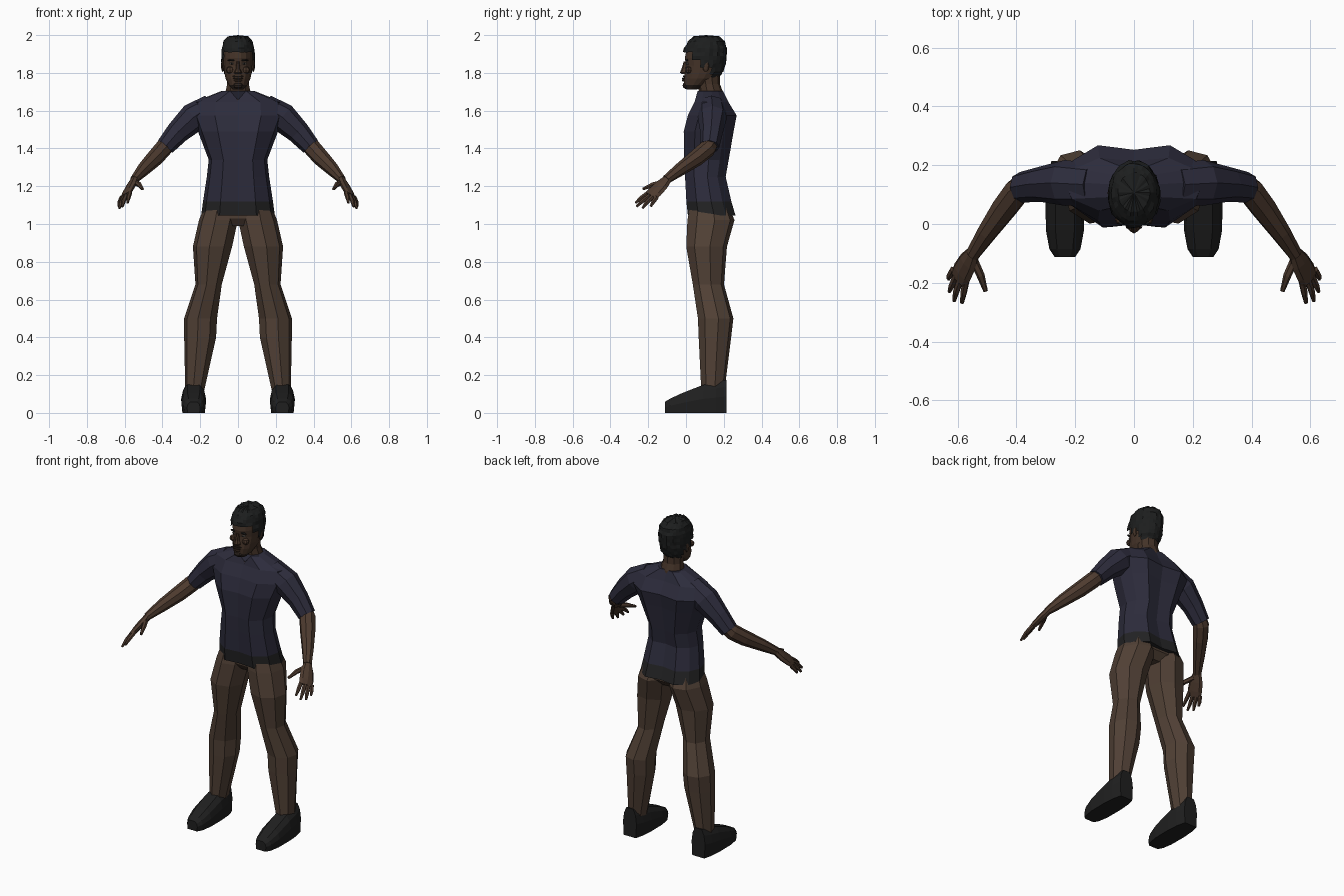
import bpy, bmesh, math, random
from mathutils import Vector

random.seed(4)


def material(name, rgb):
    m = bpy.data.materials.new(name)
    m.diffuse_color = (*rgb, 1)
    return m


SHIRT = material("navy cloth", (0.026, 0.025, 0.045))
BAND = material("dark hem", (0.017, 0.017, 0.018))
PANTS = material("brown trousers", (0.082, 0.052, 0.036))
SKIN = material("arm skin", (0.075, 0.043, 0.028))
FACE = material("face skin", (0.058, 0.033, 0.021))
BEARD = material("stubble", (0.026, 0.017, 0.013))
HAIR = material("black hair", (0.012, 0.013, 0.013))
SHOE = material("black leather", (0.014, 0.014, 0.014))
EYE = material("eye white", (0.16, 0.14, 0.12))


def skin(name, rings, mats, mirror=False, rule=None):
    """Join equal rings of points into a closed, flat-faced body."""
    n = len(rings[0])
    verts = [p for ring in rings for p in ring]
    faces = [(r * n + i, r * n + (i + 1) % n, (r + 1) * n + (i + 1) % n, (r + 1) * n + i)
             for r in range(len(rings) - 1) for i in range(n)]
    faces += [tuple(range(n)), tuple(range(len(verts) - n, len(verts)))]
    me = bpy.data.meshes.new(name)
    me.from_pydata(verts, [], faces)
    bm = bmesh.new()
    bm.from_mesh(me)
    bmesh.ops.recalc_face_normals(bm, faces=bm.faces)
    bm.to_mesh(me)
    bm.free()
    ob = bpy.data.objects.new(name, me)
    bpy.context.collection.objects.link(ob)
    for m in mats:
        me.materials.append(m)
    if rule:
        for f in me.polygons:
            f.material_index = rule(f.center)
    if mirror:
        mod = ob.modifiers.new("Mirror", 'MIRROR')
        mod.use_mirror_merge = False
    return ob


def circle(n, turn=0.0):
    return [(math.cos(math.tau * (i + turn) / n), math.sin(math.tau * (i + turn) / n)) for i in range(n)]


def level(rows, prof):
    """Horizontal rings from rows of z, x0, x1, y0, y1."""
    return [[Vector(((a + b) / 2 + u * (b - a) / 2, (c + d) / 2 + v * (d - c) / 2, z))
             for u, v in prof] for z, a, b, c, d in rows]


def along(rows, n, ref):
    """Rings across a path: rows of x, y, z, half width along ref, half thickness."""
    pts = [Vector(r[:3]) for r in rows]
    rings = []
    for i, r in enumerate(rows):
        t = (pts[min(i + 1, len(pts) - 1)] - pts[max(i - 1, 0)]).normalized()
        u = Vector(ref)
        u = (u - t * u.dot(t)).normalized()
        v = t.cross(u)
        rings.append([pts[i] + u * (c * r[3]) + v * (s * r[4]) for c, s in circle(n)])
    return rings


def blob(name, loc, size, mat, mirror=False, n=8):
    """Small faceted ellipsoid for facial features."""
    rows = []
    for k in range(5):
        a = math.pi * (k + 0.35) / 4.7
        s, z = math.sin(a), loc[2] - math.cos(a) * size[2]
        rows.append((z, loc[0] - size[0] * s, loc[0] + size[0] * s,
                     loc[1] - size[1] * s, loc[1] + size[1] * s))
    return skin(name, level(rows, circle(n)), [mat], mirror)


# Shirt body, with a dark band along the hem and a dipped front neckline
half = [(0, -0.92), (0.5, -1), (0.9, -0.55), (1, 0.1), (0.85, 0.6), (0.5, 1), (0, 0.88)]
chest = half + [(-x, y) for x, y in reversed(half[1:-1])]
torso = level([(z, -w, w, f, b) for z, w, f, b in [
    (1.045, 0.195, 0.01, 0.262), (1.12, 0.185, 0.002, 0.24), (1.25, 0.165, -0.005, 0.21),
    (1.34, 0.155, -0.01, 0.226), (1.49, 0.212, -0.012, 0.252), (1.575, 0.245, 0.01, 0.268),
    (1.645, 0.235, 0.045, 0.225), (1.705, 0.085, 0.062, 0.195)]], chest)
torso[-1][0].z = 1.655
skin("shirt", torso, [SHIRT, BAND], rule=lambda c: int(c.z < 1.115))

# Sleeves
skin("sleeve", along([(0.14, 0.135, 1.63, 0.06, 0.07), (0.235, 0.14, 1.565, 0.078, 0.078),
                      (0.32, 0.135, 1.485, 0.062, 0.06), (0.385, 0.125, 1.41, 0.05, 0.052)],
                     8, (0.7, 0, 0.7)), [SHIRT], True)

# Forearms, palms and fingers
skin("forearm", along([(0.36, 0.14, 1.44, 0.038, 0.04), (0.395, 0.115, 1.40, 0.046, 0.047),
                       (0.44, 0.055, 1.35, 0.044, 0.045), (0.5, -0.03, 1.29, 0.034, 0.036),
                       (0.55, -0.105, 1.235, 0.026, 0.022)], 8, (0.6, 0.5, -0.5)), [SKIN], True)
skin("palm", along([(0.545, -0.095, 1.24, 0.024, 0.02), (0.565, -0.13, 1.205, 0.04, 0.021),
                    (0.585, -0.165, 1.17, 0.044, 0.018), (0.597, -0.188, 1.148, 0.04, 0.013)],
                   8, (0.6, 0.55, -0.5)), [SKIN], True)
fingers = {
    "index_finger": [(0.572, -0.195, 1.168), (0.58, -0.235, 1.14), (0.585, -0.268, 1.112)],
    "middle_finger": [(0.589, -0.185, 1.156), (0.605, -0.23, 1.122), (0.612, -0.262, 1.092)],
    "ring_finger": [(0.605, -0.175, 1.146), (0.62, -0.21, 1.112), (0.628, -0.23, 1.083)],
    "little_finger": [(0.615, -0.155, 1.142), (0.627, -0.175, 1.115), (0.631, -0.187, 1.093)],
    "thumb": [(0.545, -0.125, 1.22), (0.522, -0.175, 1.208), (0.505, -0.228, 1.185)],
}
for name, path in fingers.items():
    fat = 1.2 if name == "thumb" else 1.0
    skin(name, along([(*p, r * fat, r * fat) for p, r in zip(path, (0.0125, 0.0115, 0.0065))],
                     6, (0.6, 0.55, -0.5)), [SKIN], True)

# Trousers: hips and legs
skin("hips", level([(0.99, -0.06, 0.06, 0.06, 0.2), (1.03, -0.15, 0.15, 0.025, 0.24),
                    (1.08, -0.17, 0.17, 0.02, 0.23)], circle(8, 0.5)), [PANTS])
skin("trouser_leg", level([
    (1.09, 0.01, 0.18, 0.02, 0.23), (1.02, 0.0, 0.208, 0.006, 0.258),
    (0.88, 0.03, 0.24, 0.0, 0.218), (0.68, 0.085, 0.226, 0.035, 0.202),
    (0.5, 0.11, 0.286, 0.062, 0.252), (0.4, 0.115, 0.286, 0.066, 0.24),
    (0.12, 0.178, 0.28, 0.08, 0.205)], circle(8, 0.2)), [PANTS], True)

# Shoes: cross-sections from toe to heel
shoe = [[Vector((0.235 + u * w, y, v * h)) for u, v in
         [(-0.9, 0), (0.9, 0), (1, 0.5), (0.85, 0.8), (0.5, 1), (-0.5, 1), (-0.85, 0.8), (-1, 0.5)]]
        for y, w, h in [(-0.112, 0.035, 0.058), (-0.085, 0.053, 0.075), (-0.02, 0.065, 0.105),
                        (0.09, 0.066, 0.148), (0.16, 0.06, 0.162), (0.215, 0.046, 0.175)]]
skin("shoe", shoe, [SHOE], True)

# Neck
skin("neck", level([(1.63, -0.075, 0.075, 0.065, 0.2), (1.70, -0.07, 0.07, 0.068, 0.195),
                    (1.74, -0.06, 0.06, 0.065, 0.18), (1.80, -0.06, 0.06, 0.05, 0.18)],
                   circle(10, 0.5)), [FACE])

# Head, with stubble along the jaw
skull = [(1.713, 0.03, 0.002, 0.06), (1.735, 0.05, -0.01, 0.11), (1.77, 0.067, -0.012, 0.165),
         (1.80, 0.073, -0.008, 0.188), (1.84, 0.077, -0.002, 0.2), (1.88, 0.078, -0.008, 0.205),
         (1.92, 0.076, 0.0, 0.206), (1.955, 0.067, 0.02, 0.195), (1.98, 0.045, 0.05, 0.165)]


def head_rings(grow):
    return level([(z + grow, -w - grow, w + grow, f - grow, b + grow) for z, w, f, b in skull],
                 circle(16, 0.5))


skin("head", head_rings(0), [FACE, BEARD],
     rule=lambda c: int(c.z < 1.75 and c.y < 0.09))

# Hair: a roughened shell kept above the hairline
hair = skin("hair", head_rings(0.009), [HAIR])
bm = bmesh.new()
bm.from_mesh(hair.data)
bmesh.ops.subdivide_edges(bm, edges=bm.edges[:], cuts=1, use_grid_fill=True)


def below_hairline(f):
    c = f.calc_center_median()
    line = 1.905 if c.y < 0.035 else 1.86 if c.y < 0.075 else 1.82 if c.y < 0.13 else 1.785
    return c.z < line


bmesh.ops.delete(bm, geom=[f for f in bm.faces if below_hairline(f)], context='FACES')
for v in bm.verts:
    out = Vector((v.co.x, v.co.y - 0.1, v.co.z - 1.87)).normalized()
    v.co += out * random.uniform(-0.002, 0.006)
    v.co.z = min(v.co.z, 2.0)
top = max(v.co.z for v in bm.verts)
crown = [f for f in bm.faces if all(v.co.z > 1.982 for v in f.verts)]
for f in bmesh.ops.poke(bm, faces=crown)['verts']:
    f.co.z = 2.0
bm.to_mesh(hair.data)
bm.free()

# Facial features
skin("nose", level([(1.793, -0.019, 0.019, -0.022, 0.02), (1.802, -0.021, 0.021, -0.032, 0.02),
                    (1.82, -0.012, 0.012, -0.024, 0.02), (1.86, -0.008, 0.008, -0.012, 0.02)],
                   circle(8)), [FACE])
blob("upper_lip", (0, -0.013, 1.771), (0.027, 0.008, 0.006), BEARD)
blob("lower_lip", (0, -0.013, 1.76), (0.023, 0.009, 0.006), FACE)
blob("moustache", (0, -0.01, 1.782), (0.03, 0.006, 0.005), BEARD)
blob("chin", (0, 0.0, 1.733), (0.028, 0.018, 0.018), BEARD)
blob("eye", (0.033, 0.008, 1.849), (0.013, 0.007, 0.0055), EYE, True)
blob("pupil", (0.033, 0.004, 1.849), (0.005, 0.0055, 0.005), HAIR, True)
blob("eyebrow", (0.034, 0.004, 1.867), (0.021, 0.008, 0.005), HAIR, True)
blob("cheek", (0.043, 0.014, 1.815), (0.022, 0.018, 0.02), FACE, True)
blob("ear", (0.081, 0.105, 1.838), (0.009, 0.019, 0.033), FACE, True)
